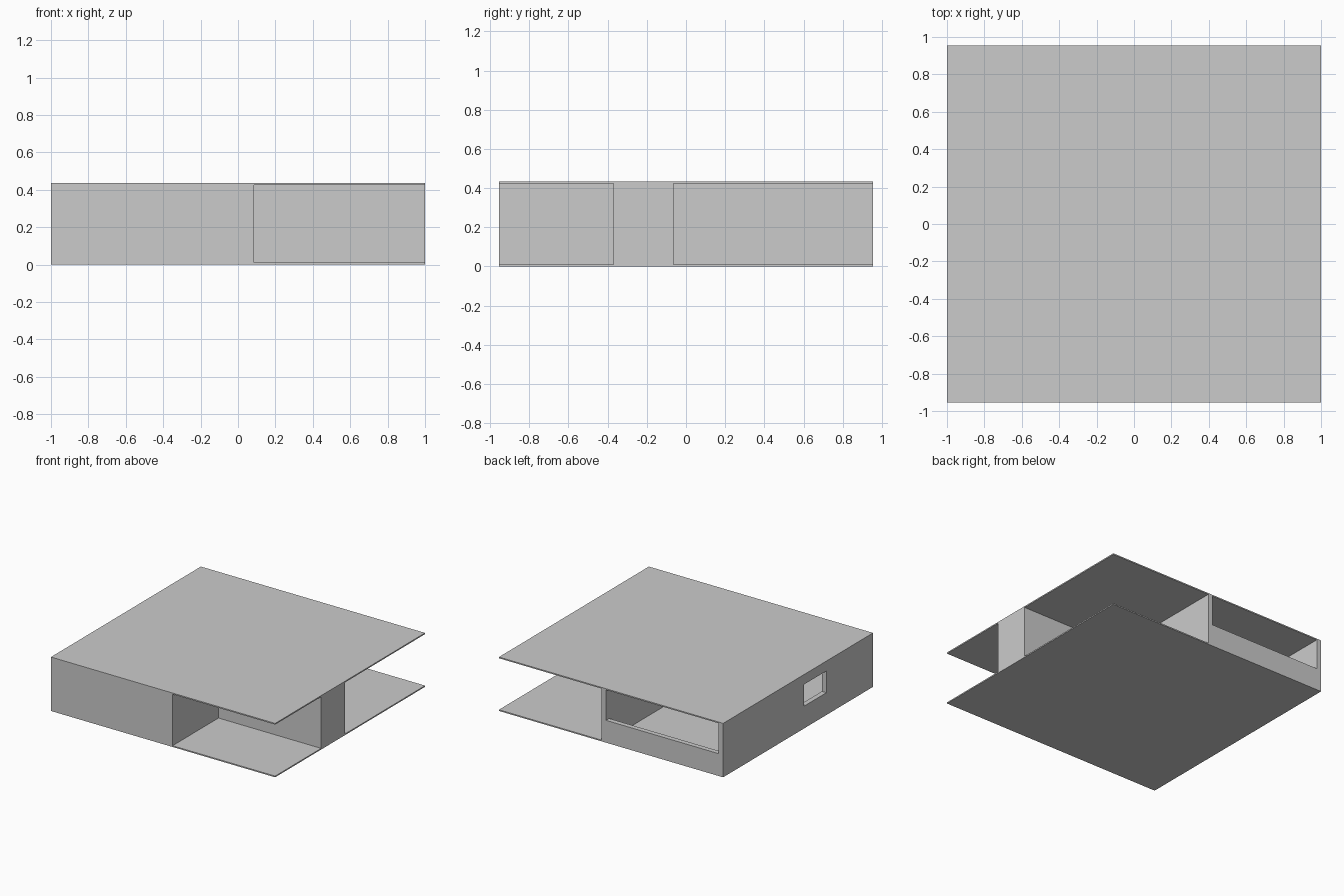
import bpy, bmesh

if "Cube" in bpy.data.objects:
    bpy.data.objects.remove(bpy.data.objects["Cube"])

X, Y, H, SLAB, T = 1.0, 0.955, 0.435, 0.01, 0.04


def make_object(name, bm):
    mesh = bpy.data.meshes.new(name)
    bm.to_mesh(mesh)
    bm.free()
    ob = bpy.data.objects.new(name, mesh)
    bpy.context.collection.objects.link(ob)
    return ob


def box(name, x0, x1, y0, y1, z0, z1):
    bm = bmesh.new()
    bmesh.ops.create_cube(bm, size=1)
    bmesh.ops.scale(bm, vec=(x1 - x0, y1 - y0, z1 - z0), verts=bm.verts)
    bmesh.ops.translate(bm, vec=((x0 + x1) / 2, (y0 + y1) / 2, (z0 + z1) / 2), verts=bm.verts)
    return make_object(name, bm)


# Floor and roof slabs
box("floor_slab", -X, X, -Y, Y, 0, SLAB)
box("roof_slab", -X, X, -Y, Y, H - SLAB, H)

# Continuous wall around the T-shaped room, thickened inward
outline = [(-X, -Y), (0.085, -Y), (0.085, -0.37), (X, -0.37),
           (X, -0.065), (0.085, -0.065), (0.085, Y), (-X, Y)]
bm = bmesh.new()
low = [bm.verts.new((x, y, SLAB)) for x, y in outline]
high = [bm.verts.new((x, y, H - SLAB)) for x, y in outline]
for i in range(len(outline)):
    j = (i + 1) % len(outline)
    bm.faces.new((low[i], low[j], high[j], high[i]))
walls = make_object("outer_walls", bm)
thick = walls.modifiers.new("thickness", 'SOLIDIFY')
thick.thickness = T
thick.offset = -1
thick.use_even_offset = True

# Openings: tall rear opening above a low wall, and a small side window
cutters = [
    box("rear_opening_cutter", -X + T, 0.085 - T, Y - 0.08, Y + 0.1, 0.18, 0.6),
    box("side_window_cutter", -X - 0.1, -X + 0.08, -0.36, -0.077, 0.18, 0.355),
]
for cutter in cutters:
    cut = walls.modifiers.new(cutter.name, 'BOOLEAN')
    cut.operation = 'DIFFERENCE'
    cut.solver = 'EXACT'
    cut.object = cutter
    cutter.hide_render = True
    cutter.hide_set(True)
